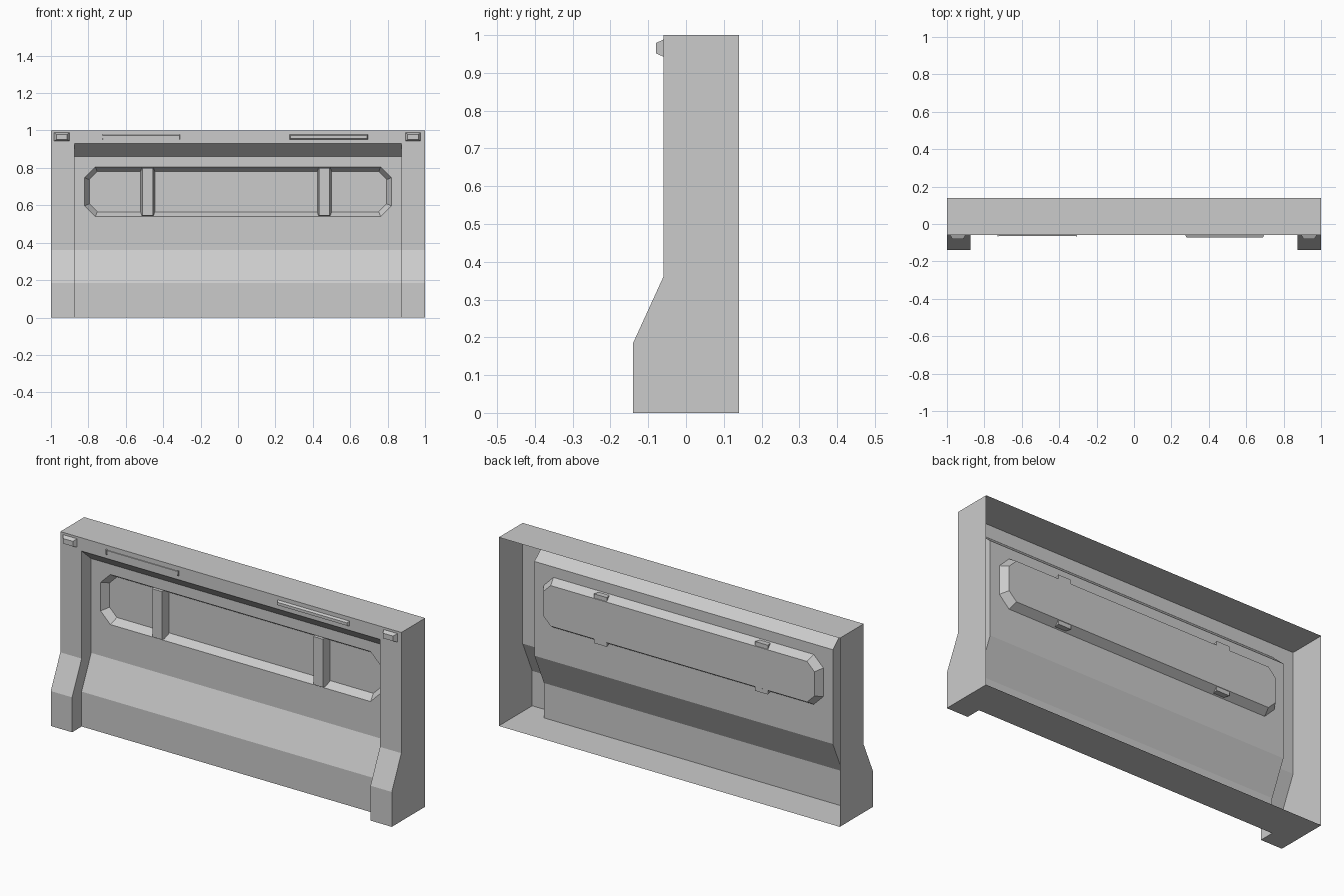
import bpy, bmesh

if "Cube" in bpy.data.objects:
    bpy.data.objects.remove(bpy.data.objects["Cube"], do_unlink=True)

# One plain grey for every part
grey = bpy.data.materials.new("plain_grey")
grey.use_nodes = True
COLOUR = (0.6, 0.6, 0.6, 1)
grey.diffuse_color = COLOUR
grey.node_tree.nodes["Principled BSDF"].inputs["Base Color"].default_value = COLOUR


def make_object(name, polygons):
    bm = bmesh.new()
    for poly in polygons:
        bm.faces.new([bm.verts.new(p) for p in poly])
    bmesh.ops.remove_doubles(bm, verts=bm.verts, dist=0.0005)
    bmesh.ops.recalc_face_normals(bm, faces=bm.faces)
    mesh = bpy.data.meshes.new(name)
    bm.to_mesh(mesh)
    bm.free()
    mesh.materials.append(grey)
    obj = bpy.data.objects.new(name, mesh)
    bpy.context.collection.objects.link(obj)
    return obj


def strip(x0, x1, profile):
    """Sheets spanning x0 to x1 along a (y, z) profile."""
    return [[(x0, *a), (x1, *a), (x1, *b), (x0, *b)]
            for a, b in zip(profile, profile[1:])]


def loft(ring_a, ring_b):
    n = len(ring_a)
    return [[ring_a[i], ring_a[(i + 1) % n], ring_b[(i + 1) % n], ring_b[i]]
            for i in range(n)]


def octagon(x, z0, z1, cut, y):
    return [(-x + cut, y, z0), (x - cut, y, z0), (x, y, z0 + cut), (x, y, z1 - cut),
            (x - cut, y, z1), (-x + cut, y, z1), (-x, y, z1 - cut), (-x, y, z0 + cut)]


def rectangle(x0, x1, z0, z1, y):
    return [(x0, y, z0), (x1, y, z0), (x1, y, z1), (x0, y, z1)]


def raised_block(name, x0, x1, z0, z1, back, front, inset_x, inset_z):
    """Block whose front face is smaller than its back."""
    a = rectangle(x0, x1, z0, z1, back)
    b = rectangle(x0 + inset_x, x1 - inset_x, z0 + inset_z, z1 - inset_z, front)
    return make_object(name, loft(a, b) + [a, b])


BACK, FACE, FOOT = 0.14, -0.06, -0.14
DEPTH, INNER = 0.08, 0.875
PANEL = FACE + DEPTH
pillar = [(FOOT, 0), (FOOT, 0.185), (FACE, 0.36), (FACE, 0.93)]
panel = [(y + DEPTH, z) for y, z in pillar[:3]]

# Shell open at the back: end walls, pillars and the recess cheeks
faces = []
for s in (-1, 1):
    faces.append([(s, y, z) for y, z in [(BACK, 0)] + pillar + [(FACE, 1), (BACK, 1)]])
    faces += strip(s * INNER, s, pillar)
    faces.append([(s * INNER, y, z)
                  for y, z in pillar + [(PANEL, 0.86)] + panel[::-1]])

# Top cover, header band and its sloped underside, lower panel
faces.append([(-1, FACE, 1), (1, FACE, 1), (1, BACK, 1), (-1, BACK, 1)])
faces.append([(-1, FACE, 0.93), (-INNER, FACE, 0.93), (INNER, FACE, 0.93),
              (1, FACE, 0.93), (1, FACE, 1), (-1, FACE, 1)])
faces += strip(-INNER, INNER, [(FACE, 0.93), (PANEL, 0.86)])
faces += strip(-INNER, INNER, panel)

# Floor with the two projecting feet
faces.append([(x, y, 0) for x, y in
              [(-1, BACK), (-1, FOOT), (-INNER, FOOT), (-INNER, FACE),
               (INNER, FACE), (INNER, FOOT), (1, FOOT), (1, BACK)]])

# Upper panel around the eight-sided recess
rim = octagon(0.82, 0.54, 0.805, 0.057, PANEL)
bed = octagon(0.795, 0.565, 0.78, 0.043, PANEL + 0.04)
frame = rectangle(-INNER, INNER, 0.36, 0.86, PANEL)
for i in range(8):
    j = (i + 1) % 8
    a, b = frame[(i + 1) // 2 % 4], frame[(j + 1) // 2 % 4]
    faces.append([rim[i], rim[j], b] if a == b else [rim[i], rim[j], b, a])
faces += loft(rim, bed) + [bed]
make_object("wall_shell", faces)

# Upright bars across the recess
for name, x in (("right_recess_bar", -0.483), ("left_recess_bar", 0.462)):
    raised_block(name, x - 0.038, x + 0.038, 0.542, 0.803, 0.058, 0.012, 0.01, 0.003)

# Small blocks in the upper corners
for name, x in (("right_corner_block", -0.942), ("left_corner_block", 0.936)):
    raised_block(name, x - 0.041, x + 0.041, 0.943, 0.988, FACE, -0.08, 0.012, 0.009)

# Header trims: a raised bar and a thin strip with end caps
raised_block("left_header_bar", 0.275, 0.695, 0.952, 0.979, FACE, -0.073, 0.006, 0.006)
raised_block("right_header_strip", -0.725, -0.31, 0.956, 0.975, FACE, -0.063, 0.001, 0.001)
for name, x in (("right_strip_outer_cap", -0.727), ("right_strip_inner_cap", -0.308)):
    raised_block(name, x - 0.004, x + 0.004, 0.952, 0.979, FACE, -0.067, 0.001, 0.001)
